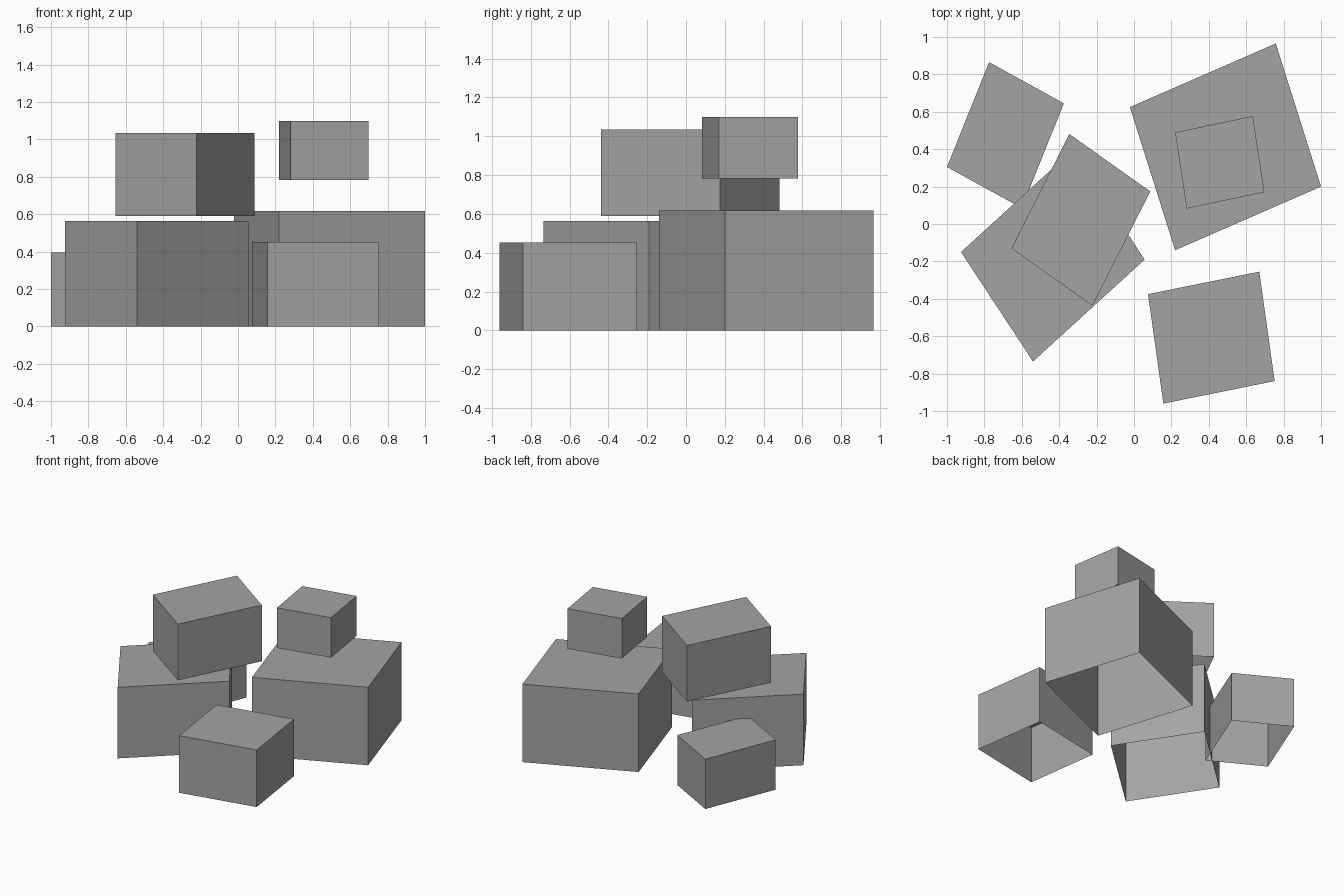
import bpy
from mathutils import Vector

if "Cube" in bpy.data.objects:
    bpy.data.objects.remove(bpy.data.objects["Cube"])

grey = bpy.data.materials.new("plain_grey")
grey.diffuse_color = (0.37, 0.37, 0.37, 1)
grey.use_nodes = True
grey.node_tree.nodes["Principled BSDF"].inputs["Base Color"].default_value = grey.diffuse_color


def block(name, a, b, c, z0, z1):
    """Box open at the bottom, on the parallelogram with consecutive corners a, b, c."""
    a, b, c = Vector(a), Vector(b), Vector(c)
    plan = [a, b, c, a + c - b]          # counter-clockwise from above
    verts = [(p.x, p.y, z) for z in (z0, z1) for p in plan]
    sides = [(i, (i + 1) % 4, (i + 1) % 4 + 4, i + 4) for i in range(4)]
    mesh = bpy.data.meshes.new(name)
    mesh.from_pydata(verts, [], sides + [(4, 5, 6, 7)])
    mesh.materials.append(grey)
    obj = bpy.data.objects.new(name, mesh)
    bpy.context.collection.objects.link(obj)


# Blocks standing on the ground
block("back_left_block", (-0.375, 0.645), (-0.775, 0.865), (-1.0, 0.305), 0, 0.395)
block("front_left_block", (-0.925, -0.15), (-0.54, -0.735), (0.057, -0.19), 0, 0.563)
block("back_right_block", (-0.022, 0.625), (0.22, -0.14), (1.0, 0.2), 0, 0.618)
block("front_right_block", (0.075, -0.375), (0.157, -0.96), (0.752, -0.84), 0, 0.452)

# Blocks hovering above
block("upper_left_block", (-0.655, -0.13), (-0.222, -0.437), (0.087, 0.174), 0.59, 1.035)
block("upper_right_block", (0.22, 0.49), (0.282, 0.083), (0.697, 0.17), 0.783, 1.1)
